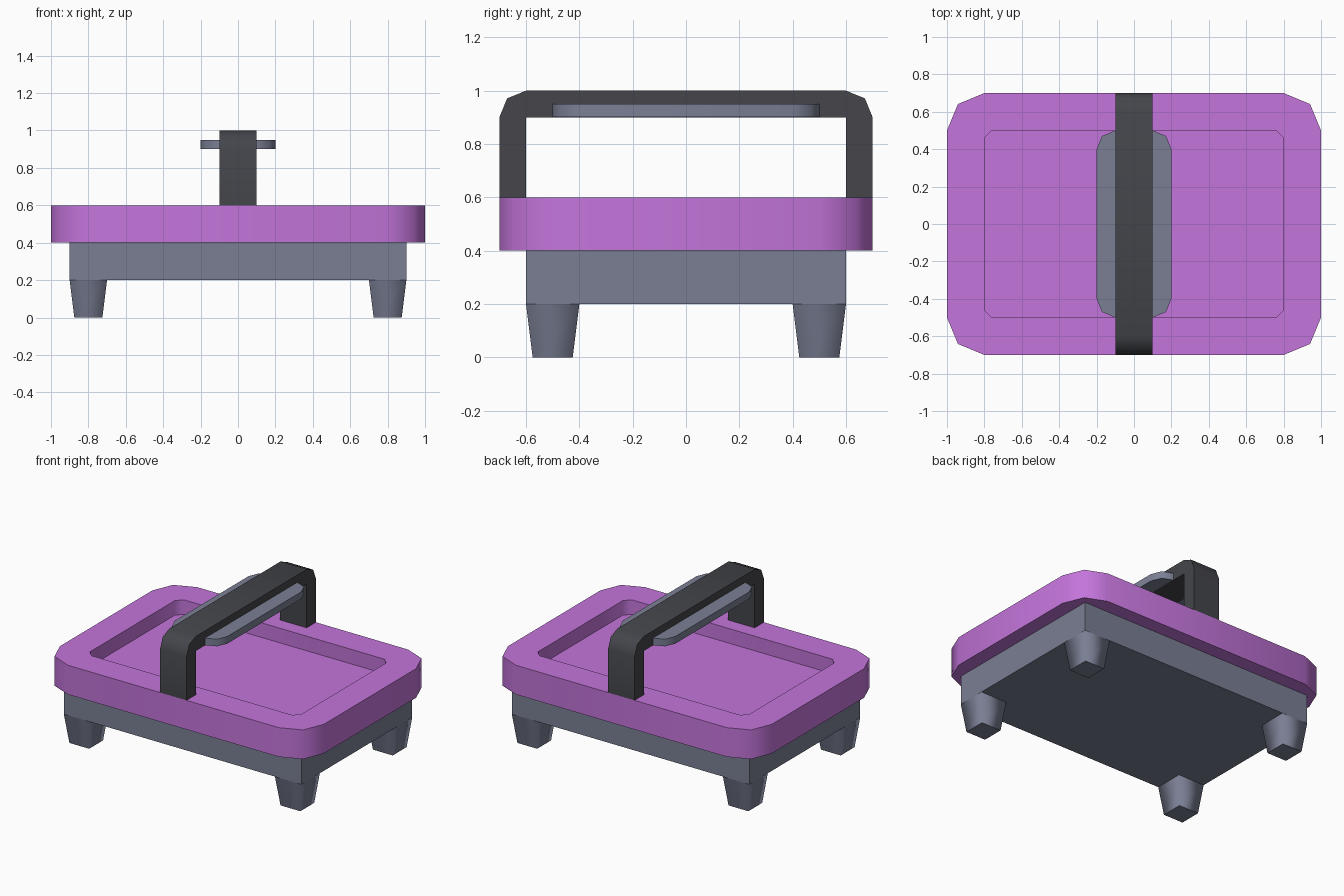
import bpy, bmesh, math

if "Cube" in bpy.data.objects:
    bpy.data.objects.remove(bpy.data.objects["Cube"])


def material(name, rgb):
    m = bpy.data.materials.new(name)
    m.diffuse_color = (*rgb, 1)
    m.use_nodes = True
    m.node_tree.nodes["Principled BSDF"].inputs["Base Color"].default_value = m.diffuse_color
    return m


PURPLE = material("purple", (0.552, 0.178, 0.708))
GREY = material("slate grey", (0.195, 0.212, 0.296))
DARK = material("charcoal", (0.058, 0.060, 0.070))


def rounded_rect(hx, hy, r, bulge=math.sqrt(0.5)):
    """Rectangle outline with three points per corner; bulge 0.5 is a straight chamfer."""
    corner = [(1, 0), (bulge, bulge), (0, 1)]
    pts = []
    for sx, sy in ((1, 1), (-1, 1), (-1, -1), (1, -1)):
        c = [(sx * (hx - r + a * r), sy * (hy - r + b * r)) for a, b in corner]
        pts += c if sx * sy > 0 else c[::-1]
    return pts


def loft(name, mat, rings, sharp=None):
    """Skin a list of 3D rings, cap both ends, smooth with sharp edges kept."""
    bm = bmesh.new()
    loops = [[bm.verts.new(p) for p in ring] for ring in rings]
    n = len(loops[0])
    for a, b in zip(loops, loops[1:]):
        for i in range(n):
            j = (i + 1) % n
            bm.faces.new((a[i], a[j], b[j], b[i]))
    bm.faces.new(loops[0][::-1])
    bm.faces.new(loops[-1])
    bmesh.ops.recalc_face_normals(bm, faces=bm.faces)
    sharp = sharp or (lambda e: e.calc_face_angle(0) > math.radians(50))
    for f in bm.faces:
        f.smooth = True
    for e in bm.edges:
        e.smooth = not sharp(e)
    me = bpy.data.meshes.new(name)
    bm.to_mesh(me)
    bm.free()
    me.materials.append(mat)
    ob = bpy.data.objects.new(name, me)
    bpy.context.collection.objects.link(ob)
    return ob


def at_z(pts, z):
    return [(x, y, z) for x, y in pts]


def square(cx, cy, h):
    return [(cx + h, cy + h), (cx - h, cy + h), (cx - h, cy - h), (cx + h, cy - h)]


# Tray with a shallow recess in its top
outer = rounded_rect(1, 0.7, 0.2)
inner = rounded_rect(0.8, 0.5, 0.04, 0.5)
loft("tray", PURPLE, [at_z(outer, 0.4), at_z(outer, 0.6), at_z(inner, 0.6), at_z(inner, 0.5)])

# Base block under the tray
base = [(0.9, 0.6), (-0.9, 0.6), (-0.9, -0.6), (0.9, -0.6)]
loft("base", GREY, [at_z(base, 0.2), at_z(base, 0.4)])

# Four tapered feet, shaded softly around their sides
for sx, side in ((-1, "left"), (1, "right")):
    for sy, end in ((-1, "front"), (1, "back")):
        loft(f"{end}_{side}_foot", GREY,
             [at_z(square(0.8 * sx, 0.5 * sy, 0.075), 0), at_z(square(0.8 * sx, 0.5 * sy, 0.1), 0.2)],
             sharp=lambda e: abs(e.verts[0].co.z - e.verts[1].co.z) < 0.01)

# Arched handle: half profile mirrored in y, extruded along x
half = [(0.6, 0.9), (0.6, 0.6), (0.7, 0.6), (0.7, 0.9), (0.671, 0.971), (0.6, 1.0)]
profile = half + [(-y, z) for y, z in half[::-1]]
loft("handle", DARK, [[(x, y, z) for y, z in profile] for x in (-0.1, 0.1)])

# Grip plate running through the handle bar
grip = rounded_rect(0.2, 0.5, 0.1)
loft("grip", GREY, [at_z(grip, 0.901), at_z(grip, 0.95)])
